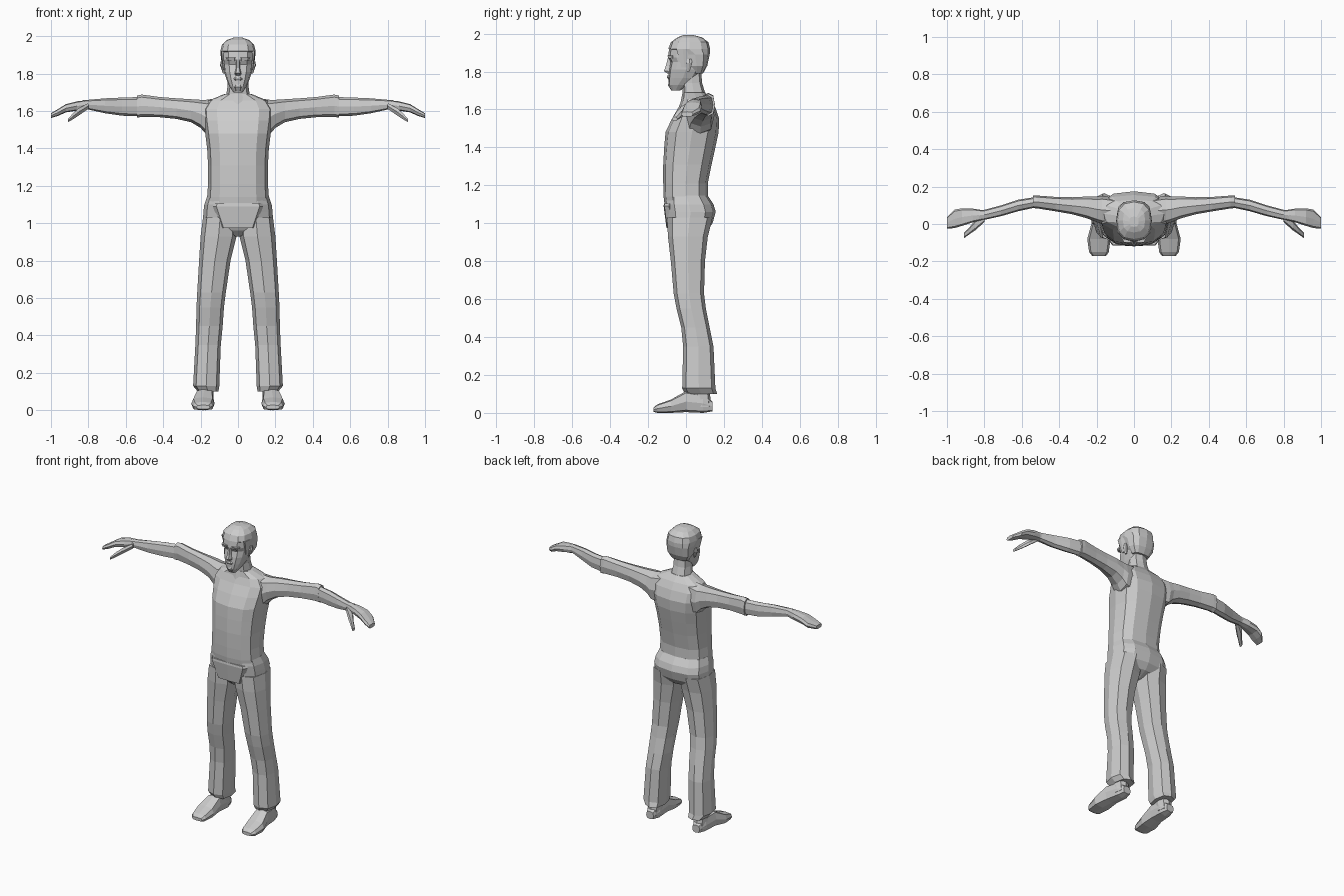
import bpy, bmesh, math

grey = bpy.data.materials.new("light_grey")
grey.diffuse_color = (0.6, 0.6, 0.6, 1)


def ring(axis, t, a0, a1, b0, b1, n, power):
    """Rounded-box cross-section filling a0..a1 by b0..b1 at position t."""
    pts = []
    for i in range(n):
        ang = 2 * math.pi * i / n
        c, s = math.cos(ang), math.sin(ang)
        u = (a0 + a1) / 2 + (a1 - a0) / 2 * math.copysign(abs(c) ** power, c)
        v = (b0 + b1) / 2 + (b1 - b0) / 2 * math.copysign(abs(s) ** power, s)
        pts.append({"x": (t, u, v), "y": (u, t, v), "z": (u, v, t)}[axis])
    return pts


def loft(name, axis, rows, n=8, power=0.75, mirror=False):
    """Skin a closed body through rows of (t, a0, a1, b0, b1)."""
    bm = bmesh.new()
    loops = [[bm.verts.new(p) for p in ring(axis, *r, n, power)] for r in rows]
    for lo, hi in zip(loops, loops[1:]):
        for i in range(n):
            j = (i + 1) % n
            bm.faces.new((lo[i], lo[j], hi[j], hi[i]))
    bm.faces.new(loops[0][::-1])
    bm.faces.new(loops[-1])
    bmesh.ops.recalc_face_normals(bm, faces=bm.faces)
    mesh = bpy.data.meshes.new(name)
    bm.to_mesh(mesh)
    bm.free()
    mesh.materials.append(grey)
    ob = bpy.data.objects.new(name, mesh)
    bpy.context.collection.objects.link(ob)
    if mirror:
        ob.modifiers.new("mirror", "MIRROR").use_mirror_merge = False
    return ob


def body(name, rows, **kw):
    """Centred loft from (z, half width, front y, back y)."""
    return loft(name, "z", [(z, -w, w, f, b) for z, w, f, b in rows], **kw)


# Shirt, shoulders and neck
body("torso", [
    (1.09, .168, -.112, .125), (1.14, .165, -.118, .115), (1.21, .16, -.12, .115),
    (1.31, .16, -.12, .135), (1.40, .165, -.115, .155), (1.48, .175, -.108, .172),
    (1.55, .185, -.075, .175), (1.61, .19, -.04, .155), (1.655, .16, -.02, .13),
    (1.69, .075, -.015, .10)], n=12)
body("neck", [(1.63, .085, -.03, .12), (1.69, .062, -.018, .10),
              (1.74, .055, -.02, .085), (1.80, .055, -.03, .08)])

# Hips, with the flap at the front
body("hips", [(.93, .015, -.05, .05), (.96, .10, -.08, .11), (1.0, .188, -.10, .14),
              (1.06, .185, -.11, .157), (1.10, .18, -.115, .145),
              (1.145, .165, -.11, .115)], n=12)
loft("front_flap", "z", [(.975, -.09, .09, -.103, -.06), (1.09, -.135, .135, -.118, -.06),
                         (1.105, -.13, .13, -.116, -.06)], power=0.45)

# Trouser legs
loft("trouser_leg", "z", [
    (.10, .105, .215, -.005, .165), (.13, .10, .24, -.02, .155),
    (.35, .092, .228, -.015, .145), (.45, .082, .224, -.025, .125),
    (.55, .075, .222, -.05, .105), (.63, .065, .218, -.065, .095),
    (.80, .04, .208, -.08, .10), (.93, .008, .20, -.095, .115),
    (1.03, .004, .187, -.10, .14)], mirror=True)

# Shoes: ankle and sole body
loft("ankle", "z", [(.03, .13, .215, .03, .135), (.15, .13, .21, .01, .12)], mirror=True)
loft("shoe", "y", [
    (-.172, .15, .222, .006, .028), (-.15, .135, .24, 0, .045),
    (-.08, .125, .25, 0, .07), (.0, .13, .228, .004, .115),
    (.09, .13, .215, 0, .10), (.14, .145, .20, .008, .06)], power=0.6, mirror=True)

# Arms, from shoulder to wrist
loft("sleeve", "x", [
    (.10, .0, .14, 1.46, 1.67), (.17, .0, .15, 1.475, 1.66), (.20, .01, .147, 1.51, 1.66),
    (.25, .03, .147, 1.54, 1.663), (.33, .052, .143, 1.558, 1.668),
    (.42, .068, .145, 1.567, 1.675), (.515, .083, .152, 1.568, 1.688),
    (.54, .085, .152, 1.565, 1.683)], mirror=True)
loft("forearm", "x", [
    (.52, .09, .145, 1.572, 1.675), (.62, .068, .13, 1.575, 1.672),
    (.71, .042, .10, 1.588, 1.668), (.80, .022, .076, 1.608, 1.66),
    (.83, .02, .072, 1.608, 1.658)], mirror=True)

# Hands and thumbs
loft("hand", "x", [
    (.81, .022, .074, 1.61, 1.658), (.86, .01, .082, 1.602, 1.652),
    (.92, -.01, .084, 1.593, 1.637), (.96, -.022, .077, 1.575, 1.612),
    (1.0, -.025, .037, 1.562, 1.588)], n=8, power=0.6, mirror=True)
loft("thumb", "x", [
    (.80, .01, .05, 1.61, 1.645), (.85, -.035, .02, 1.575, 1.618),
    (.88, -.055, -.018, 1.555, 1.592), (.908, -.075, -.045, 1.54, 1.56)],
    n=6, mirror=True)

# Head
body("head", [
    (1.70, .025, -.078, -.03), (1.73, .045, -.092, .01), (1.765, .06, -.094, .06),
    (1.81, .075, -.09, .09), (1.85, .08, -.082, .112), (1.875, .084, -.095, .12),
    (1.93, .086, -.088, .12), (1.97, .065, -.05, .09)], n=12)

# Hair cap, with the hairline rising towards the brow
body("hair", [
    (1.79, .06, .03, .09), (1.83, .085, .0, .112), (1.89, .092, -.03, .125),
    (1.92, .094, -.093, .127), (1.955, .086, -.08, .118), (1.98, .06, -.045, .085),
    (1.992, .025, -.015, .04)], n=12)
loft("sideburn", "z", [(1.82, .068, .08, -.025, .01), (1.92, .07, .093, -.055, .02)],
     n=6, mirror=True)

# Face: nose, brows, lips, chin and ears
loft("nose", "z", [(1.79, -.014, .014, -.10, -.07), (1.802, -.018, .018, -.119, -.07),
                   (1.83, -.011, .011, -.108, -.07), (1.875, -.009, .009, -.096, -.07)], n=6)
loft("brow", "z", [(1.868, .008, .062, -.094, -.05), (1.885, .006, .066, -.101, -.05)],
     n=6, mirror=True)
loft("lips", "z", [(1.762, -.018, .018, -.098, -.07), (1.772, -.026, .026, -.103, -.07),
                   (1.782, -.016, .016, -.098, -.07)], n=6)
loft("chin", "z", [(1.708, -.018, .018, -.085, -.05), (1.728, -.025, .025, -.098, -.05),
                   (1.748, -.014, .014, -.092, -.05)], n=6)
loft("ear", "z", [(1.80, .07, .08, .005, .02), (1.845, .07, .096, .0, .035),
                  (1.865, .07, .092, .005, .03)], n=6, mirror=True)
